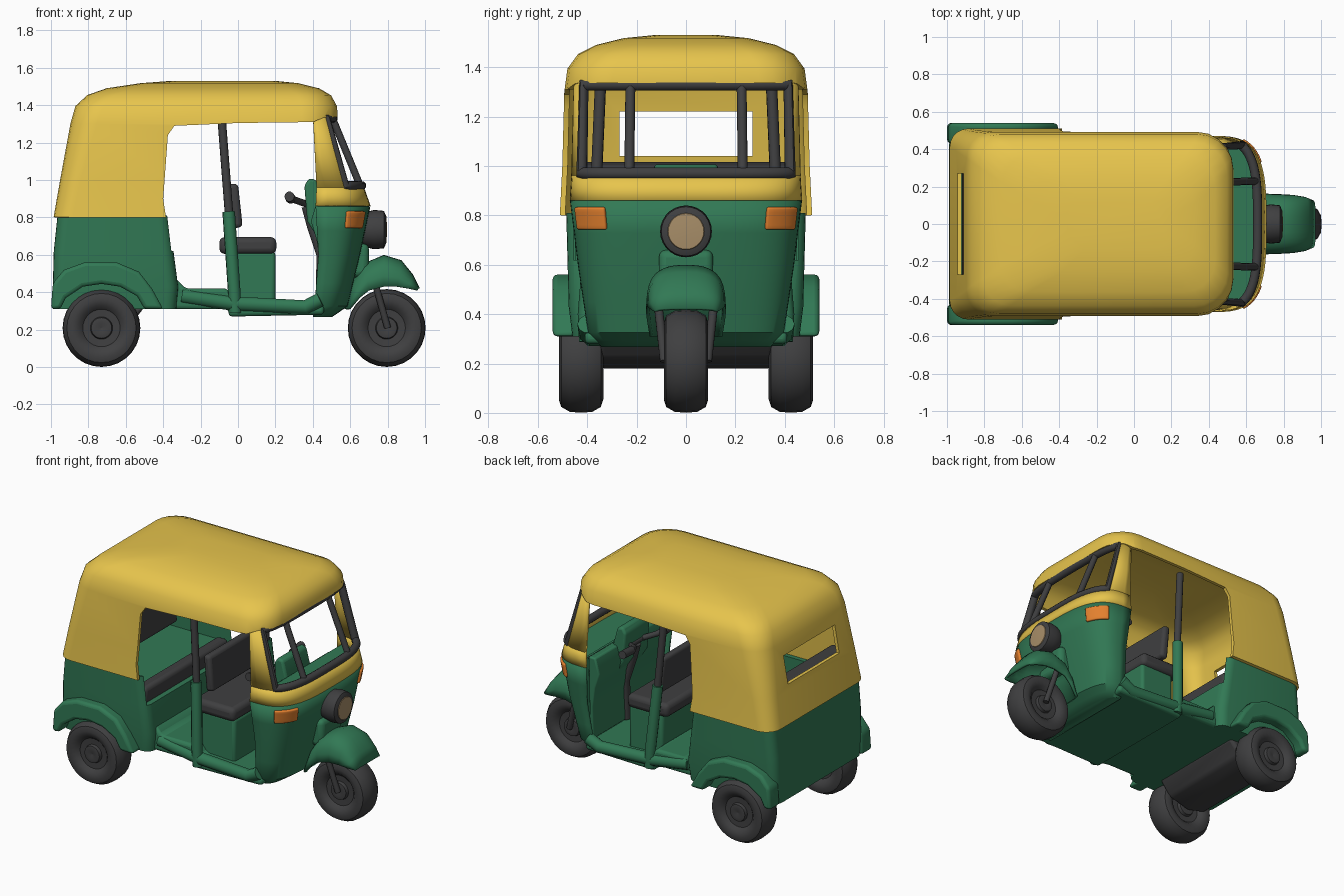
import bpy, bmesh, math
from mathutils import Vector

if "Cube" in bpy.data.objects:
    bpy.data.objects.remove(bpy.data.objects["Cube"])


def material(name, rgb):
    m = bpy.data.materials.new(name)
    m.diffuse_color = (*rgb, 1)
    m.use_nodes = True
    m.node_tree.nodes["Principled BSDF"].inputs["Base Color"].default_value = m.diffuse_color
    return m


YELLOW = material("canvas yellow", (0.82, 0.57, 0.075))
GREEN = material("body green", (0.031, 0.19, 0.09))
DARK = material("dark grey", (0.05, 0.05, 0.052))
ORANGE = material("indicator orange", (0.78, 0.22, 0.028))
TAN = material("lens tan", (0.39, 0.27, 0.14))


def add(name, bm, mat, bevel=0.0, thick=0.0):
    bmesh.ops.recalc_face_normals(bm, faces=bm.faces)
    me = bpy.data.meshes.new(name)
    bm.to_mesh(me)
    bm.free()
    me.materials.append(mat)
    ob = bpy.data.objects.new(name, me)
    bpy.context.collection.objects.link(ob)
    if thick:
        m = ob.modifiers.new("thickness", 'SOLIDIFY')
        m.thickness, m.offset = thick, 0
    if bevel:
        m = ob.modifiers.new("round", 'BEVEL')
        m.width, m.segments, m.angle_limit = bevel, 3, math.radians(35)
    return ob


def loft(name, rows, mat, closed=False, cap0=False, cap1=False, **kw):
    bm = bmesh.new()
    vs = [[bm.verts.new(p) for p in r] for r in rows]
    n = len(rows[0])
    for a, b in zip(vs, vs[1:]):
        for i in range(n if closed else n - 1):
            j = (i + 1) % n
            bm.faces.new((a[i], a[j], b[j], b[i]))
    if cap0:
        bm.faces.new(vs[0])
    if cap1:
        bm.faces.new(vs[-1])
    return add(name, bm, mat, **kw)


def prism(name, prof, y0, y1, mat, **kw):
    """Side profile (x, z) extruded across y."""
    return loft(name, [[(x, y, z) for x, z in prof] for y in (y0, y1)], mat,
                closed=True, cap0=True, cap1=True, **kw)


def box(name, x0, x1, y0, y1, z0, z1, mat, **kw):
    return prism(name, [(x0, z0), (x1, z0), (x1, z1), (x0, z1)], y0, y1, mat, **kw)


def lathe(name, prof, centre, axis, mat, seg=28):
    """Profile (radius, offset) spun round the x or y axis."""
    rows = []
    for r, o in prof:
        row = []
        for i in range(seg):
            a = 2 * math.pi * i / seg
            c, s = r * math.cos(a), r * math.sin(a)
            row.append(Vector(centre) + Vector((o, c, s) if axis == 'x' else (c, o, s)))
        rows.append(row)
    return loft(name, rows, mat, closed=True, cap0=True, cap1=True)


def tube(name, pts, r, mat, cyclic=False):
    cu = bpy.data.curves.new(name, 'CURVE')
    cu.dimensions, cu.bevel_depth, cu.bevel_resolution = '3D', r, 3
    cu.use_fill_caps = True
    sp = cu.splines.new('POLY')
    sp.points.add(len(pts) - 1)
    for p, q in zip(sp.points, pts):
        p.co = (*q, 1)
    sp.use_cyclic_u = cyclic
    tmp = bpy.data.objects.new(name + "_path", cu)
    bpy.context.collection.objects.link(tmp)
    me = bpy.data.meshes.new_from_object(tmp.evaluated_get(bpy.context.evaluated_depsgraph_get()))
    bpy.data.objects.remove(tmp)
    me.materials.clear()
    me.materials.append(mat)
    ob = bpy.data.objects.new(name, me)
    bpy.context.collection.objects.link(ob)
    return ob


def ring(z, x0, x1, hy, r, n=6, rf=None):
    """Rounded rectangle at height z, with its own front corner radius rf."""
    pts, rf = [], rf or r
    for k, (cx, cy, q) in enumerate([(x1 - rf, hy - rf, rf), (x0 + r, hy - r, r),
                                     (x0 + r, r - hy, r), (x1 - rf, rf - hy, rf)]):
        for i in range(n):
            a = math.pi / 2 * (k + i / (n - 1))
            pts.append((cx + q * math.cos(a), cy + q * math.sin(a), z))
    return pts


def cut(ob, *cutters):
    for c in cutters:
        m = ob.modifiers.new("cut", 'BOOLEAN')
        m.operation, m.solver, m.object = 'DIFFERENCE', 'EXACT', c
    dg = bpy.context.evaluated_depsgraph_get()
    me = bpy.data.meshes.new_from_object(ob.evaluated_get(dg))
    ob.modifiers.clear()
    ob.data = me
    for c in cutters:
        bpy.data.objects.remove(c)


# canvas canopy with open sides and a rear window
canopy = loft("canopy", [ring(*a, rf=f) for a, f in [
    ((0.80, -0.975, 0.53, 0.50, 0.09), 0.16), ((1.0, -0.94, 0.525, 0.49, 0.10), 0.17),
    ((1.30, -0.885, 0.52, 0.482, 0.13), 0.18), ((1.39, -0.86, 0.52, 0.470, 0.14), 0.18),
    ((1.445, -0.80, 0.49, 0.43, 0.14), 0.17), ((1.48, -0.70, 0.43, 0.36, 0.14), 0.16),
    ((1.507, -0.52, 0.32, 0.25, 0.14), 0.14), ((1.519, -0.36, 0.2, 0.13, 0.10), 0.10)]],
    YELLOW, closed=True, cap1=True, thick=0.022)
cut(canopy,
    prism("side_cutter", [(-0.37, 0.7), (-0.40, 0.9), (-0.375, 1.24), (-0.34, 1.29), (0.0, 1.305),
                          (0.40, 1.31), (0.46, 1.335), (0.8, 1.34), (0.8, 0.7)], -0.8, 0.8, DARK),
    box("window_cutter", -1.2, -0.75, -0.27, 0.27, 1.04, 1.22, DARK))

# rear tub, hollow above the bench
tub = loft("rear_tub", [ring(*a) for a in [
    (0.31, -0.99, -0.33, 0.46, 0.06), (0.43, -0.99, -0.32, 0.475, 0.06),
    (0.62, -0.985, -0.345, 0.48, 0.06), (0.81, -0.965, -0.37, 0.485, 0.06)]],
    GREEN, closed=True, cap0=True, cap1=True)
cut(tub, box("tub_cutter", -0.93, -0.1, -0.455, 0.455, 0.62, 1.0, DARK))
box("rear_bench", -0.92, -0.42, -0.45, 0.45, 0.58, 0.69, GREEN)
box("rear_seat_front", -0.46, -0.375, -0.44, 0.44, 0.61, 0.72, DARK, bevel=0.025)
prism("rear_seat_back", [(-0.92, 0.74), (-0.74, 0.74), (-0.78, 1.0), (-0.90, 1.02)],
      -0.43, 0.43, DARK, bevel=0.02)

# floor pan
prism("floor_pan", [(-0.5, 0.31), (-0.05, 0.31), (-0.05, 0.27), (0.46, 0.28), (0.46, 0.33), (0.0, 0.35),
                    (-0.06, 0.42), (-0.28, 0.42), (-0.33, 0.47), (-0.5, 0.5)], -0.41, 0.41, GREEN, bevel=0.03)
prism("engine_housing", [(-0.92, 0.32), (-0.86, 0.21), (-0.73, 0.18), (-0.58, 0.22), (-0.50, 0.32)],
      -0.35, 0.35, DARK, bevel=0.02)

# front cowl surface: z, back x, front x, half width
COWL = [(0.275, 0.40, 0.50, 0.34), (0.33, 0.41, 0.58, 0.39), (0.6, 0.43, 0.645, 0.43),
        (0.86, 0.415, 0.70, 0.462), (0.96, 0.42, 0.665, 0.455), (1.35, 0.40, 0.50, 0.445)]


def surf(z, deg):
    for a, b in zip(COWL, COWL[1:]):
        if z <= b[0] + 1e-6:
            break
    t = (z - a[0]) / (b[0] - a[0])
    xb, xf, hy = (a[i] + t * (b[i] - a[i]) for i in (1, 2, 3))
    s, c = math.sin(math.radians(deg)), max(0, math.cos(math.radians(deg)))
    return Vector((xb + (xf - xb) * c ** 0.6, math.copysign(abs(s) ** 0.6, s) * hy, z))


def patch(zs, d0, d1, n):
    return [[surf(z, d0 + (d1 - d0) * i / n) for i in range(n + 1)] for z in zs]


loft("front_cowl", patch((0.275, 0.30, 0.33, 0.45, 0.6, 0.73, 0.86), -90, 90, 36), GREEN, cap0=True, thick=0.016)
loft("cowl_band", patch((0.86, 0.91, 0.965), -90, 90, 36), YELLOW, thick=0.018)
loft("dash_shelf", patch((0.89, 0.90), -88, 88, 24), GREEN, cap0=True, cap1=True)
bottom = [surf(0.97, d) for d in range(-62, 63, 4)]
top = [surf(1.33, d) for d in range(62, -63, -4)]
tube("windscreen_frame", bottom + top, 0.025, DARK, cyclic=True)

for s, side in ((-1, "right"), (1, "left")):
    loft(side + "_front_pillar", patch((0.96, 1.15, 1.34), 60 * s, 90 * s, 8), YELLOW, thick=0.02)
    tube(side + "_windscreen_bar", [surf(0.96, 18.7 * s), surf(1.335, 18.7 * s)], 0.02, DARK)
    # door posts
    tube(side + "_post_upper", [(-0.045, 0.37 * s, 0.78), (-0.09, 0.345 * s, 1.36)], 0.023, DARK)
    tube(side + "_post_lower", [(-0.015, 0.40 * s, 0.29), (-0.02, 0.405 * s, 0.4), (-0.05, 0.37 * s, 0.83)],
         0.034, GREEN)
    tube(side + "_sill", [(-0.30, 0.39 * s, 0.38), (-0.03, 0.395 * s, 0.34), (0.36, 0.395 * s, 0.32),
                          (0.44, 0.40 * s, 0.36)], 0.04, GREEN)
    # indicators wrapped on the cowl corner
    loft(side + "_indicator", patch((0.745, 0.765, 0.815, 0.835), 34 * s, 67 * s, 6), ORANGE,
         thick=0.045, bevel=0.008)
    # rear wheel arch
    prism(side + "_rear_fender", [
        (-1.0, 0.31), (-0.99, 0.45), (-0.93, 0.52), (-0.82, 0.56), (-0.65, 0.56), (-0.53, 0.51), (-0.46, 0.42),
        (-0.40, 0.31), (-0.5, 0.31), (-0.54, 0.38), (-0.63, 0.43), (-0.73, 0.445), (-0.83, 0.43),
        (-0.92, 0.37), (-0.95, 0.31)], 0.43 * s, 0.54 * s, GREEN, bevel=0.02)
    # front fork leg
    tube(side + "_fork", [(0.73, 0.115 * s, 0.46), (0.80, 0.088 * s, 0.21)], 0.018, DARK)

# wheels
TYRE = [(0.004, -0.07), (0.03, -0.08), (0.055, -0.075), (0.06, -0.055), (0.10, -0.057), (0.12, -0.078),
        (0.155, -0.09), (0.185, -0.08), (0.205, -0.045), (0.208, 0.0)]
TYRE += [(r, -o) for r, o in reversed(TYRE[:-1])]
for name, c in (("front_wheel", (0.795, 0, 0.209)), ("right_rear_wheel", (-0.73, -0.425, 0.209)),
                ("left_rear_wheel", (-0.73, 0.425, 0.209))):
    lathe(name, TYRE, c, 'y', DARK)

# front mudguard: upper line, lower line, half width
GUARD = [(0.575, 0.31, 0.60, 0.31, 0.14), (0.62, 0.46, 0.65, 0.37, 0.15), (0.68, 0.55, 0.70, 0.41, 0.155),
         (0.78, 0.592, 0.78, 0.43, 0.152), (0.87, 0.565, 0.85, 0.43, 0.148), (0.93, 0.49, 0.91, 0.42, 0.138),
         (0.965, 0.42, 0.955, 0.41, 0.12)]
rows = []
for x1, z1, x0, z0, w in GUARD:
    row = []
    for i in range(17):
        a = math.pi * (i / 16 - 0.5)
        c, s = max(0, math.cos(a)) ** 0.65, math.copysign(abs(math.sin(a)) ** 0.75, a)
        row.append((x0 + (x1 - x0) * c, w * s, z0 + (z1 - z0) * c))
    rows.append(row)
loft("front_mudguard", rows, GREEN, thick=0.015)
box("cowl_nose", 0.58, 0.70, -0.11, 0.11, 0.48, 0.66, GREEN, bevel=0.03)

# headlight
lathe("headlight_shell", [(0.06, -0.12), (0.09, -0.09), (0.105, -0.02), (0.10, 0.03), (0.078, 0.04)],
      (0.75, 0, 0.735), 'x', DARK)
lathe("headlight_lens", [(0.077, 0.036), (0.072, 0.043), (0.03, 0.046)], (0.75, 0, 0.735), 'x', TAN)

# driver seat
box("driver_seat_base", -0.05, 0.20, -0.32, 0.32, 0.32, 0.62, GREEN, bevel=0.02)
box("driver_seat", -0.10, 0.205, -0.34, 0.34, 0.605, 0.695, DARK, bevel=0.03)
prism("driver_backrest", [(-0.03, 0.74), (0.025, 0.75), (0.0, 0.98), (-0.05, 0.98)], -0.30, 0.30, DARK, bevel=0.02)

# dashboard and steering
prism("dash_panel", [(0.43, 0.34), (0.46, 0.34), (0.47, 0.88), (0.42, 0.88), (0.39, 0.78), (0.42, 0.68),
                     (0.44, 0.55)], -0.36, 0.36, GREEN, bevel=0.01)
prism("dash_pod", [(0.37, 0.78), (0.42, 0.70), (0.46, 0.85), (0.42, 1.0), (0.38, 1.01), (0.355, 0.97)],
      -0.13, 0.13, GREEN, bevel=0.015)
tube("steering_column", [(0.445, 0, 0.34), (0.45, 0, 0.60), (0.40, 0, 0.75), (0.37, 0, 0.86)], 0.032, DARK)
tube("handlebar", [(0.28, -0.27, 0.91), (0.30, -0.12, 0.895), (0.37, -0.06, 0.87), (0.37, 0.06, 0.87),
                   (0.30, 0.12, 0.895), (0.28, 0.27, 0.91)], 0.018, DARK)
for s, side in ((-1, "right"), (1, "left")):
    tube(side + "_grip", [(0.282, 0.17 * s, 0.90), (0.275, 0.28 * s, 0.912)], 0.027, DARK)

# smooth shading with sharp edges kept
bpy.ops.object.select_all(action='SELECT')
bpy.context.view_layer.objects.active = canopy
bpy.ops.object.shade_smooth_by_angle(angle=math.radians(40))
